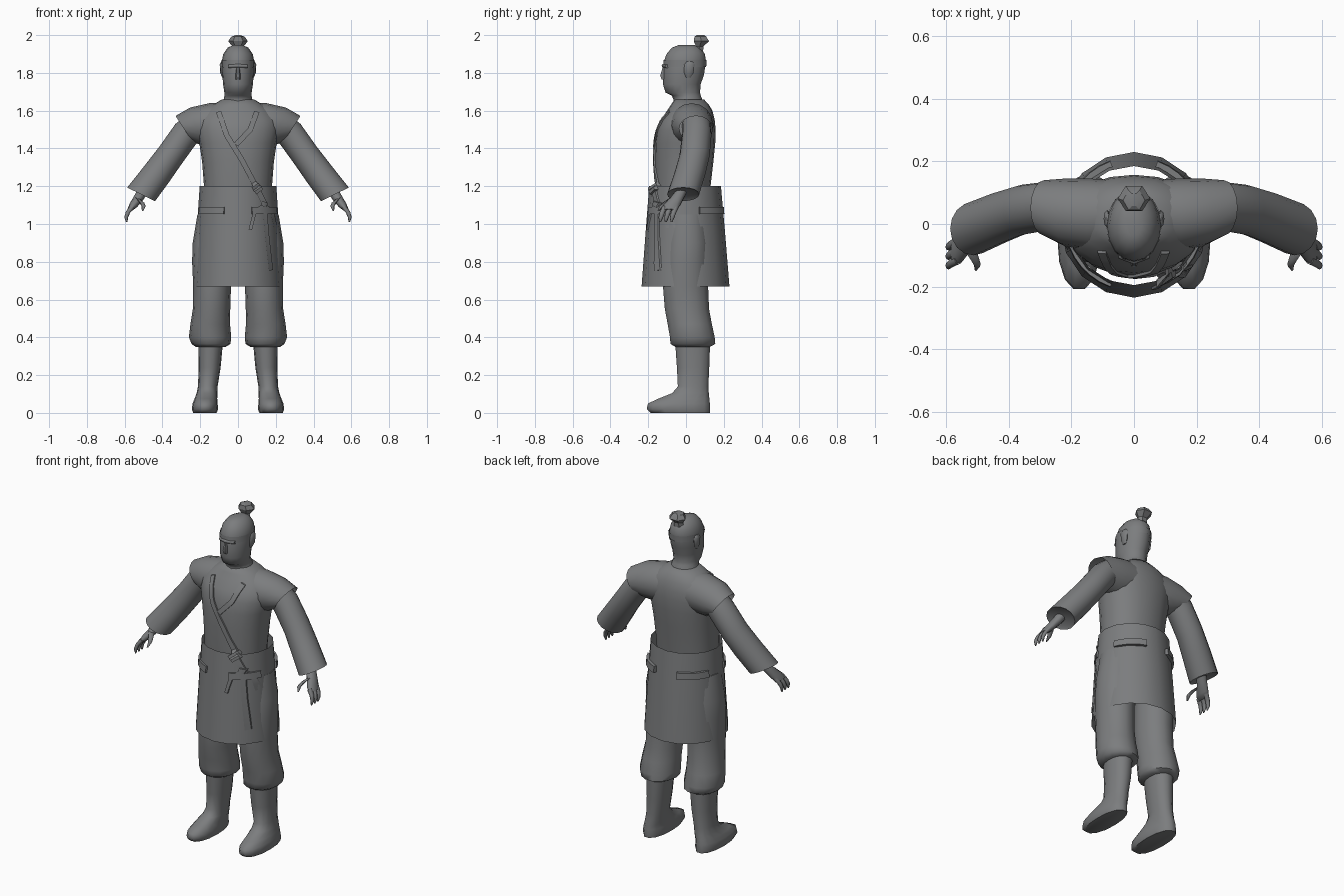
import bpy, bmesh, math
from mathutils import Vector

grey = bpy.data.materials.new("plain_grey")
grey.diffuse_color = (0.2, 0.205, 0.21, 1)


def finish(name, bm, mirror=False, angle=60):
    """Turn a bmesh into a named, shaded object."""
    bmesh.ops.recalc_face_normals(bm, faces=bm.faces)
    me = bpy.data.meshes.new(name)
    bm.to_mesh(me)
    bm.free()
    me.materials.append(grey)
    ob = bpy.data.objects.new(name, me)
    bpy.context.collection.objects.link(ob)
    bpy.ops.object.select_all(action='DESELECT')
    ob.select_set(True)
    bpy.context.view_layer.objects.active = ob
    bpy.ops.object.shade_smooth_by_angle(angle=math.radians(angle))
    if mirror:
        ob.modifiers.new("mirror", 'MIRROR').use_mirror_merge = False
    return ob


def loft(name, rings, n=16, power=2.0, caps=(True, True), mirror=False, angle=60):
    """Skin rings of (x, y, z, radius_u, radius_y, tilt of u above the x axis)."""
    bm = bmesh.new()
    loops = []
    for x, y, z, ru, ry, tilt in rings:
        t = math.radians(tilt)
        loop = []
        for i in range(n):
            a = 2 * math.pi * i / n
            c, s = math.cos(a), math.sin(a)
            u = ru * math.copysign(abs(c) ** (2 / power), c)
            v = ry * math.copysign(abs(s) ** (2 / power), s)
            loop.append(bm.verts.new((x + u * math.cos(t), y + v, z + u * math.sin(t))))
        loops.append(loop)
    for a, b in zip(loops, loops[1:]):
        for i in range(n):
            j = (i + 1) % n
            bm.faces.new((a[i], a[j], b[j], b[i]))
    if caps[0]:
        bm.faces.new(loops[0])
    if caps[1]:
        bm.faces.new(loops[-1])
    return finish(name, bm, mirror, angle)


def stack(name, levels, x=0, **kw):
    """Upright loft from levels of (z, y_front, y_back, half_width, x offset)."""
    rings = [(x + dx, (f + b) / 2, z, w, (b - f) / 2, 0) for z, f, b, w, dx in levels]
    return loft(name, rings, **kw)


# Tunic body and shoulder caps
torso = stack("tunic", [
    (1.08, -.16, .12, .175, 0), (1.2, -.165, .13, .18, 0), (1.33, -.167, .145, .19, 0),
    (1.43, -.165, .155, .205, 0), (1.5, -.155, .157, .22, 0), (1.55, -.135, .152, .215, 0),
    (1.6, -.1, .14, .18, 0), (1.63, -.08, .122, .135, 0), (1.66, -.06, .095, .085, 0)],
    n=20, power=2.2, caps=(False, True))
loft("shoulder_cap", [
    (.06, .03, 1.53, .112, .11, 88), (.14, .03, 1.525, .115, .115, 84),
    (.22, .037, 1.515, .107, .108, 72), (.287, .052, 1.505, .08, .088, 57)],
    caps=(True, False), mirror=True)

# Long sleeves
loft("sleeve", [
    (.22, .055, 1.53, .07, .075, 52), (.28, .057, 1.472, .077, .078, 48),
    (.36, .045, 1.36, .075, .08, 42), (.43, .02, 1.265, .078, .083, 34),
    (.513, -.015, 1.157, .082, .085, 26), (.51, -.015, 1.167, .065, .065, 26)], mirror=True)

# Hands with three fingers and a thumb
loft("palm", [
    (.5, -.02, 1.18, .03, .03, 26), (.525, -.045, 1.14, .026, .036, 28),
    (.553, -.075, 1.10, .022, .046, 25), (.572, -.09, 1.075, .014, .042, 15)],
    n=10, mirror=True)
for k, y in enumerate((-.125, -.095, -.065)):
    loft("finger_%d" % k, [
        (.56, y + .012, 1.09, .014, .016, 25), (.582, y, 1.063, .012, .014, 10),
        (.592, y - .008, 1.035, .01, .012, 0), (.589, y - .012, 1.01, .004, .005, -10)],
        n=8, mirror=True)
loft("thumb", [
    (.53, -.07, 1.135, .015, .022, 20), (.51, -.105, 1.115, .014, .016, 10),
    (.5, -.128, 1.095, .011, .012, 0), (.505, -.145, 1.07, .004, .005, 0)],
    n=8, mirror=True)

# Wrap skirt, open at both ends
skirt = stack("skirt", [
    (.67, -.235, .23, .235, 0), (.94, -.215, .208, .22, 0), (1.2, -.195, .185, .203, 0)],
    n=16, caps=(False, False))

# Baggy trousers gathered below the knee
stack("trousers", [
    (.35, -.06, .13, .08, 0), (.365, -.085, .158, .103, -.002), (.4, -.088, .155, .112, .003),
    (.47, -.1, .14, .105, .002), (.55, -.115, .125, .099, -.005),
    (.67, -.125, .12, .1, -.008), (.8, -.12, .12, .103, -.005), (.9, -.11, .12, .1, -.005),
    (1.05, -.1, .11, .09, -.02)], x=.145, n=14, mirror=True)

# Boots
stack("boot", [
    (0, -.19, .13, .062, .025), (.02, -.212, .132, .07, .025), (.05, -.205, .13, .066, .024),
    (.075, -.15, .127, .06, .02), (.105, -.075, .123, .055, .014), (.14, -.045, .12, .052, .01),
    (.24, -.05, .125, .058, 0), (.38, -.06, .13, .066, -.005)],
    x=.15, n=14, power=2.2, mirror=True)

# Head with neck
stack("head", [
    (1.62, -.075, .1, .1, 0), (1.655, -.065, .088, .077, 0), (1.68, -.075, .078, .072, 0),
    (1.695, -.108, .074, .072, 0), (1.74, -.122, .078, .079, 0), (1.79, -.12, .095, .083, 0),
    (1.86, -.118, .106, .086, 0), (1.9, -.103, .1, .078, 0), (1.933, -.075, .078, .055, 0),
    (1.947, -.04, .045, .026, 0)], n=16)
loft("nose", [
    (0, -.115, 1.835, .007, .008, 0), (0, -.121, 1.785, .014, .018, 0),
    (0, -.118, 1.765, .012, .012, 0)], n=6, mirror=False)
loft("brow", [
    (-.05, -.098, 1.835, .01, .012, 90), (0, -.117, 1.838, .011, .012, 90),
    (.05, -.098, 1.835, .01, .012, 90)], n=8)
stack("headband", [
    (1.832, -.121, .107, .088, 0), (1.868, -.119, .109, .088, 0)], n=16, caps=(False, False))
stack("ear", [
    (1.775, .0, .025, .005, -.004), (1.8, -.01, .04, .011, 0), (1.845, -.012, .045, .012, .002),
    (1.86, 0, .035, .006, 0)], x=.083, n=8, mirror=True)

# Faceted topknot
stack("topknot", [
    (1.915, .035, .095, .032, 0), (1.94, .05, .095, .03, 0), (1.968, .035, .128, .052, 0),
    (1.992, .04, .112, .035, 0), (2.0, .055, .1, .012, 0)], n=6, angle=25)

# Short bands on the four corners of the skirt
for name, start in (("front_band", -70), ("back_band", 20)):
    bm = bmesh.new()
    cols = []
    for i in range(6):
        a = math.radians(start + i * 10)
        cols.append([bm.verts.new((r * math.cos(a), (r - .006) * math.sin(a), z))
                     for r, z in ((.2, 1.052), (.222, 1.052), (.219, 1.09), (.2, 1.09))])
    for a, b in zip(cols, cols[1:]):
        for i in range(4):
            bm.faces.new((a[i], a[(i + 1) % 4], b[(i + 1) % 4], b[i]))
    bm.faces.new(cols[0])
    bm.faces.new(cols[-1])
    finish(name, bm, mirror=True, angle=30)

# Cords laid over the cloth
bpy.context.view_layer.update()


def surface_y(x, z):
    """Front depth of the clothing at a point."""
    ys = []
    for ob in (torso, skirt):
        hit, loc, *_ = ob.ray_cast(Vector((x, -1, z)), Vector((0, 1, 0)))
        if hit:
            ys.append(loc.y)
    return min(ys) if ys else -.1


def cord(name, points, width=.024, thick=.009):
    path = [Vector(p) for p in points]
    dense = []
    for a, b in zip(path, path[1:]):
        dense += [a.lerp(b, i / 5) for i in range(5)]
    dense.append(path[-1])
    bm = bmesh.new()
    rows = []
    for i, p in enumerate(dense):
        d = (dense[min(i + 1, len(dense) - 1)] - dense[max(i - 1, 0)]).normalized()
        side = Vector((-d.y, d.x)) * width / 2
        l, r = p - side, p + side
        yl, yr = surface_y(*l), surface_y(*r)
        rows.append([bm.verts.new(v) for v in (
            (l.x, yl + .004, l.y), (l.x, yl - thick, l.y),
            (r.x, yr - thick, r.y), (r.x, yr + .004, r.y))])
    for a, b in zip(rows, rows[1:]):
        for i in range(4):
            bm.faces.new((a[i], a[(i + 1) % 4], b[(i + 1) % 4], b[i]))
    bm.faces.new(rows[0])
    bm.faces.new(rows[-1])
    finish(name, bm, angle=30)


cord("long_lapel", [(-.103, 1.595), (-.06, 1.47), (.02, 1.34), (.1, 1.19), (.14, 1.11)], .028)
cord("short_lapel", [(.1, 1.595), (.065, 1.5), (-.01, 1.42)], .028)
cord("knot", [(.09, 1.205), (.115, 1.17)], .045, .02)
cord("lower_knot", [(.125, 1.11), (.155, 1.1)], .025, .018)
cord("long_tail", [(.14, 1.11), (.155, .93), (.175, .755)], .022)
cord("short_tail", [(.14, 1.1), (.09, 1.07), (.065, .97)], .018)
cord("side_tail", [(.14, 1.1), (.18, 1.07), (.2, .98)], .018)
